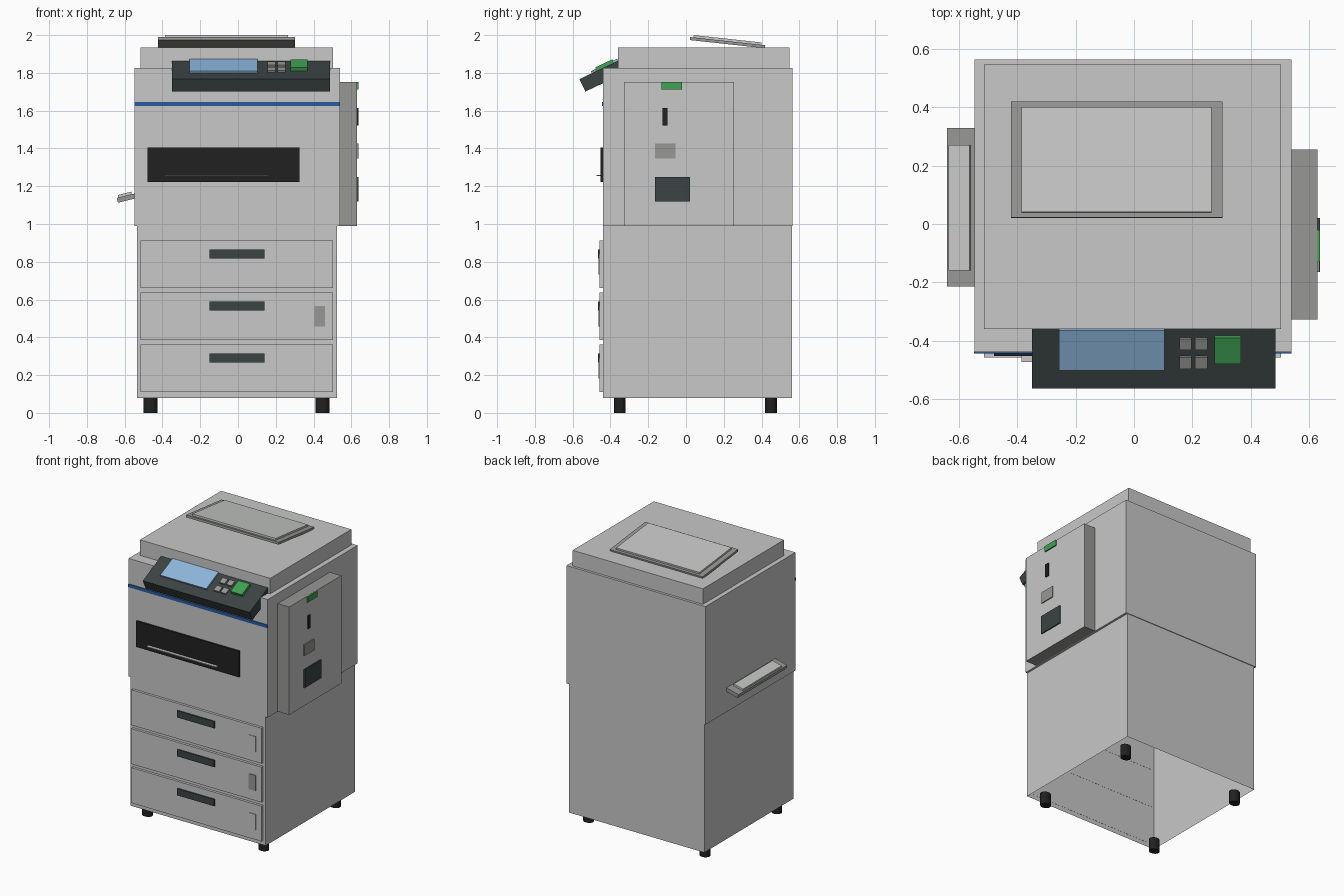
import bpy, bmesh, math
from mathutils import Matrix, Vector

if "Cube" in bpy.data.objects:
    bpy.data.objects.remove(bpy.data.objects["Cube"])


def mat(name, rgb):
    m = bpy.data.materials.new(name)
    m.diffuse_color = (*rgb, 1)
    m.use_nodes = True
    m.node_tree.nodes["Principled BSDF"].inputs["Base Color"].default_value = m.diffuse_color
    return m


LIGHT = mat("light_grey", (0.57, 0.58, 0.57))
MID = mat("mid_grey", (0.31, 0.31, 0.30))
SLATE = mat("dark_slate", (0.045, 0.056, 0.056))
BLACK = mat("black", (0.015, 0.015, 0.015))
BLUE = mat("stripe_blue", (0.022, 0.105, 0.36))
SCREEN = mat("screen_blue", (0.27, 0.47, 0.72))
GREEN = mat("button_green", (0.05, 0.36, 0.085))


def box(name, material, x, y, z, frame=None, skip=None, accent=None):
    """Box from (min, max) ranges; skip removes the face pointing that way,
    accent = (direction, material) recolours one face."""
    bm = bmesh.new()
    bmesh.ops.create_cube(bm, size=1)
    for v in bm.verts:
        v.co = Vector([sum(r) / 2 + c * (r[1] - r[0]) for c, r in zip(v.co, (x, y, z))])
    bm.normal_update()
    if skip:
        hit = [f for f in bm.faces if f.normal.dot(Vector(skip)) > 0.9]
        bmesh.ops.delete(bm, geom=hit, context='FACES_ONLY')
    if accent:
        for f in bm.faces:
            if f.normal.dot(Vector(accent[0])) > 0.9:
                f.material_index = 1
    if frame:
        bm.transform(frame)
    me = bpy.data.meshes.new(name)
    bm.to_mesh(me)
    bm.free()
    me.materials.append(material)
    if accent:
        me.materials.append(accent[1])
    ob = bpy.data.objects.new(name, me)
    bpy.context.collection.objects.link(ob)
    return ob


def frame(loc, deg, axis):
    return Matrix.Translation(loc) @ Matrix.Rotation(math.radians(deg), 4, axis)


# Main housing: open-bottomed cabinet, wider upper body, scanner lid
box("cabinet", LIGHT, (-0.535, 0.525), (-0.44, 0.56), (0.08, 0.99), skip=(0, 0, -1))
box("upper_body", LIGHT, (-0.548, 0.54), (-0.44, 0.565), (0.99, 1.825))
box("scanner_lid", LIGHT, (-0.515, 0.504), (-0.36, 0.547), (1.825, 1.935))
box("front_stripe", BLUE, (-0.549, 0.541), (-0.445, -0.438), (1.624, 1.646))

# Paper drawers with handles and label plates
for i, z0 in enumerate((0.111, 0.387, 0.662)):
    box(f"drawer_{i + 1}", LIGHT, (-0.515, 0.504), (-0.458, -0.439), (z0, z0 + 0.25))
    box(f"drawer_handle_{i + 1}", SLATE, (-0.15, 0.14), (-0.467, -0.457),
        (z0 + 0.155, z0 + 0.203))
    box(f"drawer_label_{i + 1}", MID if i == 1 else LIGHT, (0.405, 0.46),
        (-0.462, -0.457), (z0 + 0.07, z0 + 0.18))

# Paper exit slot and its lip
box("exit_slot", BLACK, (-0.48, 0.325), (-0.453, -0.439), (1.222, 1.405))
box("exit_lip", LIGHT, (-0.386, 0.162), (-0.474, -0.452), (1.254, 1.26))

# Feeder tray on the lid, rising to the front
f = frame((-0.06, 0.22, 1.96), -6.2, 'X')
box("feeder_tray", MID, (-0.363, 0.363), (-0.2, 0.2), (-0.008, 0.008), f)
box("feeder_tray_pad", LIGHT, (-0.326, 0.326), (-0.182, 0.18), (0.007, 0.0205), f)

# Tilted control panel, local origin on its upper front edge
f = frame((0, -0.564, 1.767), 25.4, 'X')
box("control_panel", SLATE, (-0.35, 0.486), (0, 0.228), (-0.073, 0), f)
box("touch_screen", SCREEN, (-0.257, 0.104), (0.073, 0.226), (-0.002, 0.012), f)
for i, x0 in enumerate((0.156, 0.21)):
    for j, y0 in enumerate((0.08, 0.151)):
        box(f"key_{i}_{j}", MID, (x0, x0 + 0.042), (y0, y0 + 0.043), (-0.002, 0.012), f)
box("start_button", GREEN, (0.277, 0.367), (0.102, 0.201), (-0.002, 0.02), f)

# Side unit on the right with its fittings
box("side_unit", MID, (0.538, 0.63), (-0.327, 0.255), (0.99, 1.753),
    accent=((1, 0, 0), LIGHT))
for name, m, y, z, x1 in (
        ("side_release", GREEN, (-0.13, -0.02), (1.712, 1.752), 0.638),
        ("side_slot", BLACK, (-0.125, -0.099), (1.522, 1.615), 0.638),
        ("side_label", MID, (-0.165, -0.056), (1.346, 1.425), 0.637),
        ("side_reader", SLATE, (-0.165, 0.02), (1.12, 1.25), 0.638)):
    box(name, m, (0.628, x1), y, z)

# Bypass tray on the left, sloping down and out
f = frame((-0.595, 0, 1.136), -14, 'Y')
box("bypass_tray", MID, (-0.045, 0.052), (-0.215, 0.33), (-0.013, 0.013), f)
box("bypass_tray_pad", LIGHT, (-0.036, 0.038), (-0.16, 0.272), (0.012, 0.027), f)

# Round feet
for i, x in enumerate((-0.463, 0.447)):
    for j, y in enumerate((-0.35, 0.45)):
        bpy.ops.mesh.primitive_cylinder_add(vertices=16, radius=1, depth=0.085,
                                            location=(x, y, 0.0425))
        foot = bpy.context.object
        foot.name = f"foot_{i}_{j}"
        foot.scale = (0.037, 0.031, 1)
        bpy.ops.object.transform_apply(location=False, rotation=False, scale=True)
        bpy.ops.object.shade_smooth_by_angle()
        foot.data.materials.append(BLACK)
